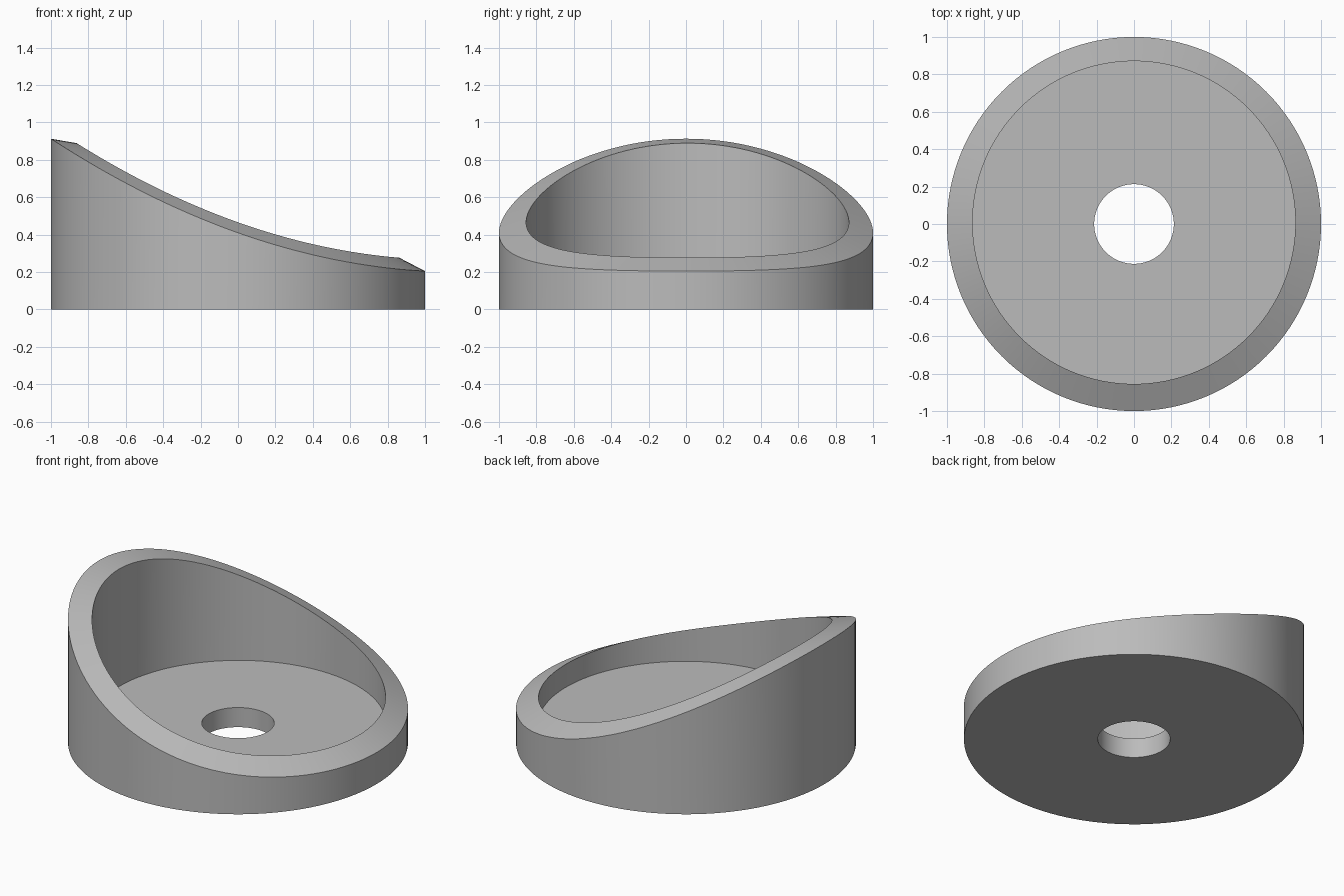
import bpy
import bmesh
import math

cube = bpy.data.objects.get("Cube")
if cube:
    bpy.data.objects.remove(cube, do_unlink=True)

SIDES = 128
FLOOR = 0.127


def flat(z):
    return lambda x: z


# Rim heights follow a concave sweep, high on the right and low on the left
def outer_rim(x):
    return 0.41 - 0.354 * x + 0.149 * x * x


def inner_rim(x):
    return 0.466 - 0.355 * x + 0.157 * x * x


def add_ring(bm, radius, height, shift=0.0):
    ring = []
    for i in range(SIDES):
        a = math.tau * i / SIDES
        x = radius * math.cos(a)
        ring.append(bm.verts.new((x, radius * math.sin(a) + shift, height(x))))
    return ring


# Section rings, from the hole underneath, around the outside, back to the hole
bm = bmesh.new()
rings = [
    add_ring(bm, 0.213, flat(0.0)),
    add_ring(bm, 1.0, flat(0.0)),
    add_ring(bm, 1.0, outer_rim),
    add_ring(bm, 0.863, inner_rim, 0.008),
    add_ring(bm, 0.863, flat(FLOOR), 0.008),
    add_ring(bm, 0.213, flat(FLOOR)),
]
for a, b in zip(rings, rings[1:] + rings[:1]):
    for i in range(SIDES):
        j = (i + 1) % SIDES
        bm.faces.new((a[i], a[j], b[j], b[i]))
bmesh.ops.recalc_face_normals(bm, faces=bm.faces)

mesh = bpy.data.meshes.new("sloped_cup")
bm.to_mesh(mesh)
bm.free()
cup = bpy.data.objects.new("sloped_cup", mesh)
bpy.context.collection.objects.link(cup)

# Plain grey finish
grey = bpy.data.materials.new("plain_grey")
grey.use_nodes = True
colour = (0.5, 0.5, 0.5, 1.0)
grey.diffuse_color = colour
grey.node_tree.nodes["Principled BSDF"].inputs["Base Color"].default_value = colour
mesh.materials.append(grey)

# Smooth walls with crisp edges
bpy.ops.object.select_all(action="DESELECT")
cup.select_set(True)
bpy.context.view_layer.objects.active = cup
bpy.ops.object.shade_smooth_by_angle(angle=math.radians(25))
